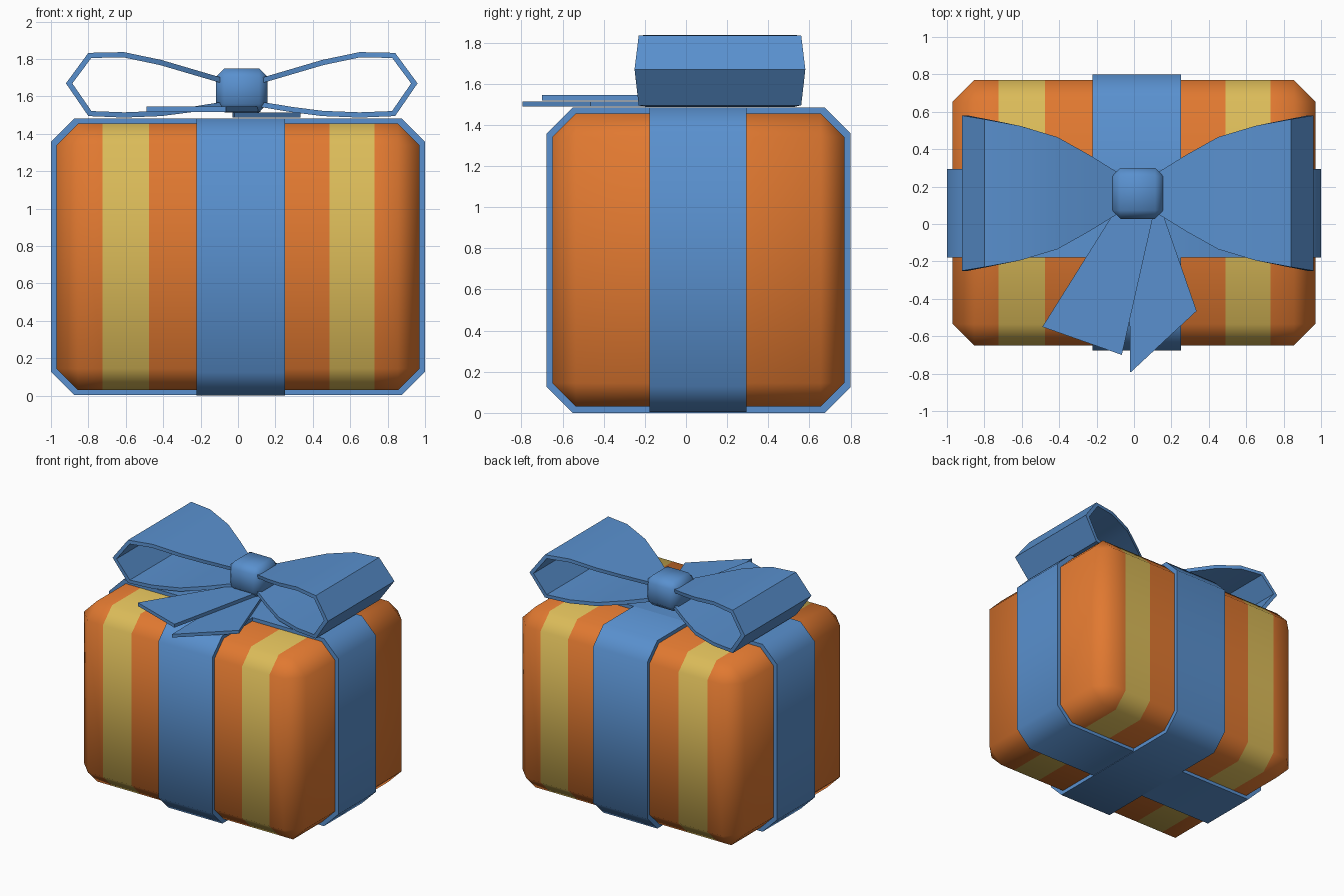
import bpy, bmesh, math
from mathutils import Vector

if "Cube" in bpy.data.objects:
    bpy.data.objects.remove(bpy.data.objects["Cube"])


def material(name, rgb):
    m = bpy.data.materials.new(name)
    m.diffuse_color = (*rgb, 1)
    m.use_nodes = True
    m.node_tree.nodes["Principled BSDF"].inputs["Base Color"].default_value = m.diffuse_color
    return m


ORANGE = material("orange paper", (0.75, 0.19, 0.03))
YELLOW = material("yellow stripe", (0.71, 0.50, 0.10))
BLUE = material("blue ribbon", (0.10, 0.28, 0.62))


def finish(bm, name, mats, smooth=50):
    me = bpy.data.meshes.new(name)
    bm.to_mesh(me)
    bm.free()
    ob = bpy.data.objects.new(name, me)
    bpy.context.collection.objects.link(ob)
    for m in mats:
        me.materials.append(m)
    bpy.ops.object.select_all(action='DESELECT')
    ob.select_set(True)
    bpy.context.view_layer.objects.active = ob
    bpy.ops.object.shade_smooth_by_angle(angle=math.radians(smooth))
    return ob


def chamfer_box(lo, hi, width):
    bm = bmesh.new()
    bmesh.ops.create_cube(bm, size=1)
    lo, hi = Vector(lo), Vector(hi)
    for v in bm.verts:
        v.co = Vector([(lo[i] + hi[i]) / 2 + v.co[i] * (hi[i] - lo[i]) for i in range(3)])
    bmesh.ops.bevel(bm, geom=bm.edges[:], offset=width, segments=1,
                    profile=0.5, affect='EDGES', clamp_overlap=True)
    return bm


# Wrapped box, cut at the stripe borders and coloured by x
bm = chamfer_box((-0.97, -0.65, 0.03), (0.97, 0.77, 1.455), 0.115)
stripes = [(-0.725, -0.475), (0.49, 0.73)]
for x in [e for s in stripes for e in s]:
    bmesh.ops.bisect_plane(bm, geom=bm.verts[:] + bm.edges[:] + bm.faces[:],
                           plane_co=(x, 0, 0), plane_no=(1, 0, 0))
for f in bm.faces:
    cx = f.calc_center_median().x
    f.material_index = int(any(a < cx < b for a, b in stripes))
finish(bm, "gift_box", [ORANGE, YELLOW])


def octagon(a0, a1, z0, z1, c):
    return [(a0 + c, z0), (a1 - c, z0), (a1, z0 + c), (a1, z1 - c),
            (a1 - c, z1), (a0 + c, z1), (a0, z1 - c), (a0, z0 + c)]


# Ribbon bands: octagonal rings around the box
def band(name, a0, a1, z0, w0, w1, along_x):
    bm = bmesh.new()
    outer = octagon(a0, a1, z0, 1.483, 0.125)
    inner = octagon(a0 + 0.035, a1 - 0.035, z0 + 0.035, 1.45, 0.115)

    def loop(prof, w):
        return [bm.verts.new((a, w, z) if along_x else (w, a, z)) for a, z in prof]
    rings = [loop(outer, w0), loop(outer, w1), loop(inner, w1), loop(inner, w0)]
    for k in range(4):
        r, s = rings[k], rings[(k + 1) % 4]
        for i in range(8):
            j = (i + 1) % 8
            bm.faces.new((r[i], r[j], s[j], s[i]))
    bmesh.ops.recalc_face_normals(bm, faces=bm.faces[:])
    finish(bm, name, [BLUE])


band("ribbon_across", -1.0, 1.0, 0.004, -0.178, 0.295, True)
band("ribbon_front_to_back", -0.677, 0.80, 0.0, -0.222, 0.25, False)

# Bow loops: flared sheet following a side profile, then thickened
CX, CY = 0.02, 0.165
LOOP = [(0.09, 1.695, 0.10), (0.26, 1.745, 0.205), (0.43, 1.795, 0.30), (0.63, 1.837, 0.36),
        (0.82, 1.833, 0.395), (0.94, 1.67, 0.415), (0.82, 1.495, 0.395),
        (0.63, 1.487, 0.36), (0.43, 1.495, 0.30), (0.26, 1.517, 0.205), (0.09, 1.545, 0.10)]
for side, name in ((-1, "bow_loop_left"), (1, "bow_loop_right")):
    bm = bmesh.new()
    rows = [[bm.verts.new((CX + side * d, CY + k * h, z)) for k in (-1, 1)] for d, z, h in LOOP]
    for p, q in zip(rows, rows[1:]):
        face = [p[0], q[0], q[1], p[1]]
        bm.faces.new(face if side > 0 else face[::-1])
    ob = finish(bm, name, [BLUE], 35)
    mod = ob.modifiers.new("thickness", 'SOLIDIFY')
    mod.thickness = 0.028
    mod.offset = -1
    mod.use_even_offset = True
    bpy.ops.object.modifier_apply(modifier=mod.name)
    bpy.ops.object.shade_smooth_by_angle(angle=math.radians(35))

# Knot
finish(chamfer_box((-0.118, 0.028, 1.515), (0.158, 0.30, 1.75), 0.045), "bow_knot", [BLUE])


# Ribbon tails lying flat in front of the knot
def tail(name, pts, z0, z1):
    bm = bmesh.new()
    f = bm.faces.new([bm.verts.new((x, y, z0)) for x, y in pts])
    ext = bmesh.ops.extrude_face_region(bm, geom=[f])
    for v in ext["geom"]:
        if isinstance(v, bmesh.types.BMVert):
            v.co.z = z1
    bmesh.ops.recalc_face_normals(bm, faces=bm.faces[:])
    finish(bm, name, [BLUE], 30)


tail("bow_tail_left", [(-0.07, 0.12), (-0.49, -0.55), (-0.065, -0.70), (0.12, 0.12)], 1.518, 1.545)
tail("bow_tail_right", [(-0.03, 0.12), (-0.02, -0.795), (0.335, -0.465), (0.125, 0.14)], 1.488, 1.514)
